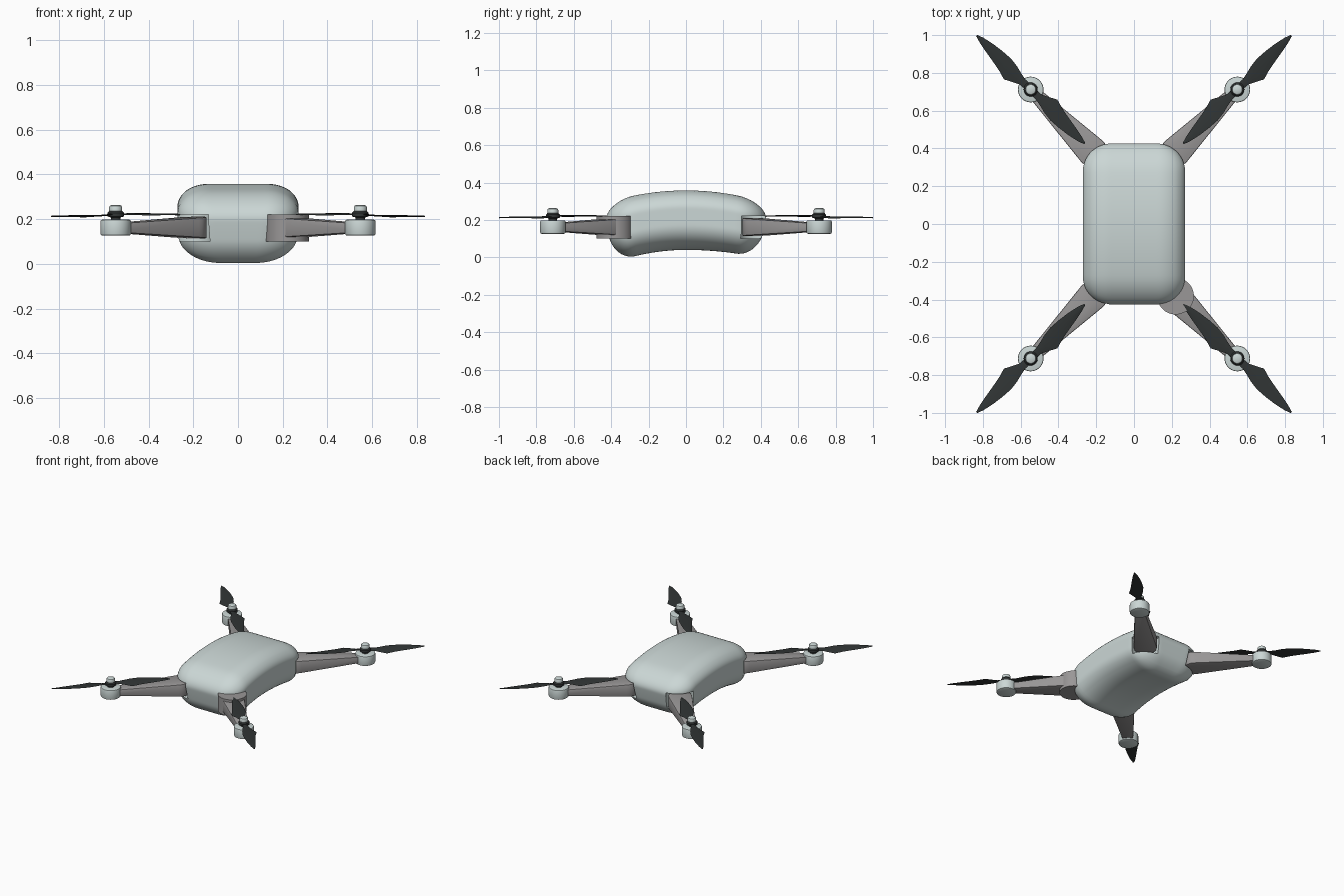
import bpy, bmesh, math
from mathutils import Vector

if "Cube" in bpy.data.objects:
    bpy.data.objects.remove(bpy.data.objects["Cube"])

def material(name, col):
    m = bpy.data.materials.new(name)
    m.diffuse_color = (*col, 1)
    m.use_nodes = True
    m.node_tree.nodes["Principled BSDF"].inputs["Base Color"].default_value = m.diffuse_color
    return m

SHELL = material("shell", (0.60, 0.68, 0.67))
DARK = material("dark", (0.03, 0.035, 0.035))
GREY = material("arm_grey", (0.32, 0.31, 0.31))

def finish(bm, name, mat=None, angle=35):
    bmesh.ops.recalc_face_normals(bm, faces=bm.faces)
    me = bpy.data.meshes.new(name)
    bm.to_mesh(me)
    bm.free()
    ob = bpy.data.objects.new(name, me)
    bpy.context.collection.objects.link(ob)
    if mat:
        me.materials.append(mat)
    smooth(ob, angle)
    return ob

def smooth(ob, angle):
    bpy.ops.object.select_all(action='DESELECT')
    ob.select_set(True)
    bpy.context.view_layer.objects.active = ob
    bpy.ops.object.shade_smooth_by_angle(angle=math.radians(angle))

def lathe(bm, x, y, profile, n=40):
    """Closed solid of revolution from (radius, z) points."""
    rings = [[bm.verts.new((x + r * math.cos(2 * math.pi * i / n),
                            y + r * math.sin(2 * math.pi * i / n), z))
              for i in range(n)] for r, z in profile]
    for a, b in zip(rings, rings[1:]):
        for i in range(n):
            bm.faces.new((a[i], a[i - 1], b[i - 1], b[i]))
    bm.faces.new(rings[0])
    bm.faces.new(rings[-1])

CORNERS = [(sx, sy) for sx in (-1, 1) for sy in (-1, 1)]
HX, HY, HR = 0.22, 0.382, 0.098      # arm hinge centre and pocket radius
MX, MY = 0.547, 0.712                # motor centre

# Body: rounded box, arched lengthwise and tapered towards the bottom
bm = bmesh.new()
bmesh.ops.create_cube(bm, size=2)
bmesh.ops.subdivide_edges(bm, edges=bm.edges, cuts=31, use_grid_fill=True)
half = Vector((0.27, 0.437, 0.165))
for v in bm.verts:
    p = Vector(v.co[i] * half[i] for i in range(3))
    t = (v.co.z + 1) / 2
    rad = (0.19 - 0.05 * t, 0.12 + 0.04 * t, 0.10 if t > 0.5 else 0.14)
    inner = Vector(max(-half[i] + rad[i], min(half[i] - rad[i], p[i])) for i in range(3))
    d = Vector((p[i] - inner[i]) / rad[i] for i in range(3))
    if d.length > 0:
        d *= max(abs(c) for c in d) / d.length
    q = Vector(inner[i] + d[i] * rad[i] for i in range(3))
    t = (q.z / half.z + 1) / 2
    y = q.y * (1 - 0.14 * (1 - t) ** 1.5)
    top = 0.358 - 0.36 * y * y
    bot = 0.04 - (0.45 if y < 0 else 0.27) * y * y
    v.co = (q.x, y, bot + t * (top - bot))
body = finish(bm, "body_shell", SHELL)

# Round hinge pockets cut into the four corners
bm = bmesh.new()
for sx, sy in CORNERS:
    lathe(bm, sx * HX, sy * HY, [(HR, 0.1), (HR, 0.222)], 48)
cutter = finish(bm, "pocket_cutter")
cutter.hide_render = True
mod = body.modifiers.new("pockets", 'BOOLEAN')
mod.operation = 'DIFFERENCE'
mod.object = cutter
mod.solver = 'EXACT'
bpy.context.view_layer.objects.active = body
bpy.ops.object.modifier_apply(modifier=mod.name)
bpy.data.objects.remove(cutter)
smooth(body, 35)

# Solid hinge housing on the front right corner only
bm = bmesh.new()
lathe(bm, HX, -HY, [(HR - .001, 0.101), (HR - .001, 0.221)], 48)
finish(bm, "hinge_housing", GREY)

# Blade outline: distance from hub, trailing edge, leading edge
BLADE = [(0.0, -.02, .02), (.06, -.018, .022), (.1, -.026, .042), (.138, -.036, .062),
         (.19, -.042, .047), (.25, -.038, .036), (.31, -.03, .026),
         (.37, -.017, .014), (.405, -.004, .004)]
R2 = math.sqrt(0.5)

for sx, sy in CORNERS:
    tag = ("front" if sy < 0 else "back") + ("_left" if sx < 0 else "_right")
    mx, my = sx * MX, sy * MY

    # Arm: round at the hinge, tapering to the motor
    bm = bmesh.new()
    axis = Vector((MX - HX, MY - HY))
    length = axis.length
    axis.normalize()
    side = Vector((-axis.y, axis.x))
    outline = [(0.08 * math.cos(a), 0.08 * math.sin(a))
               for a in (math.radians(80 + 200 * i / 16) for i in range(17))]
    outline += [(length, -.032), (length, .032)]
    rings = []
    for up in (0, 1):
        ring = []
        for s, w in outline:
            k = (s + 0.08) / (length + 0.08)
            z = 0.212 - 0.03 * k if up else 0.113 + 0.027 * k
            c = Vector((HX, HY)) + axis * s + side * w
            ring.append(bm.verts.new((sx * c.x, sy * c.y, z)))
        rings.append(ring)
        bm.faces.new(ring)
    for i in range(len(outline)):
        bm.faces.new((rings[0][i - 1], rings[0][i], rings[1][i], rings[1][i - 1]))
    bmesh.ops.recalc_face_normals(bm, faces=bm.faces)
    sharp = [e for e in bm.edges if e.calc_face_angle(0) > 0.6]
    bmesh.ops.bevel(bm, geom=sharp, offset=0.006, segments=2, affect='EDGES', profile=0.5)
    finish(bm, "arm_" + tag, GREY)

    # Motor pod
    bm = bmesh.new()
    lathe(bm, mx, my, [(.06, .126), (.066, .129), (.068, .135), (.068, .19),
                       (.066, .196), (.06, .198)])
    finish(bm, "motor_" + tag, SHELL)

    # Propeller hub
    bm = bmesh.new()
    lathe(bm, mx, my, [(.022, .19), (.022, .208), (.037, .212), (.037, .228), (.03, .236)], 32)
    finish(bm, "propeller_hub_" + tag, DARK)

    # Cap over the hub
    bm = bmesh.new()
    lathe(bm, mx, my, [(.026, .232), (.029, .235), (.029, .254), (.026, .26), (.018, .264)], 32)
    finish(bm, "hub_cap_" + tag, SHELL)

    # Two thin pitched blades, one the half-turn of the other
    bm = bmesh.new()
    for turn in (1, -1):
        prev = None
        for s, lo, hi in BLADE:
            loop = []
            for w, dz in ((lo, 0), ((lo + hi) / 2, .004), (hi, 0), ((lo + hi) / 2, -.003)):
                x = turn * (s + w) * R2
                y = turn * (s - w) * R2
                z = 0.221 - 0.12 * w - 0.004 * turn * min(1, s / .1) - 0.012 * s + dz
                loop.append(bm.verts.new((mx + sx * x, my + sy * y, z)))
            if prev:
                for i in range(4):
                    bm.faces.new((prev[i - 1], prev[i], loop[i], loop[i - 1]))
            else:
                bm.faces.new(loop)
            prev = loop
        bm.faces.new(prev)
    finish(bm, "propeller_" + tag, DARK)
